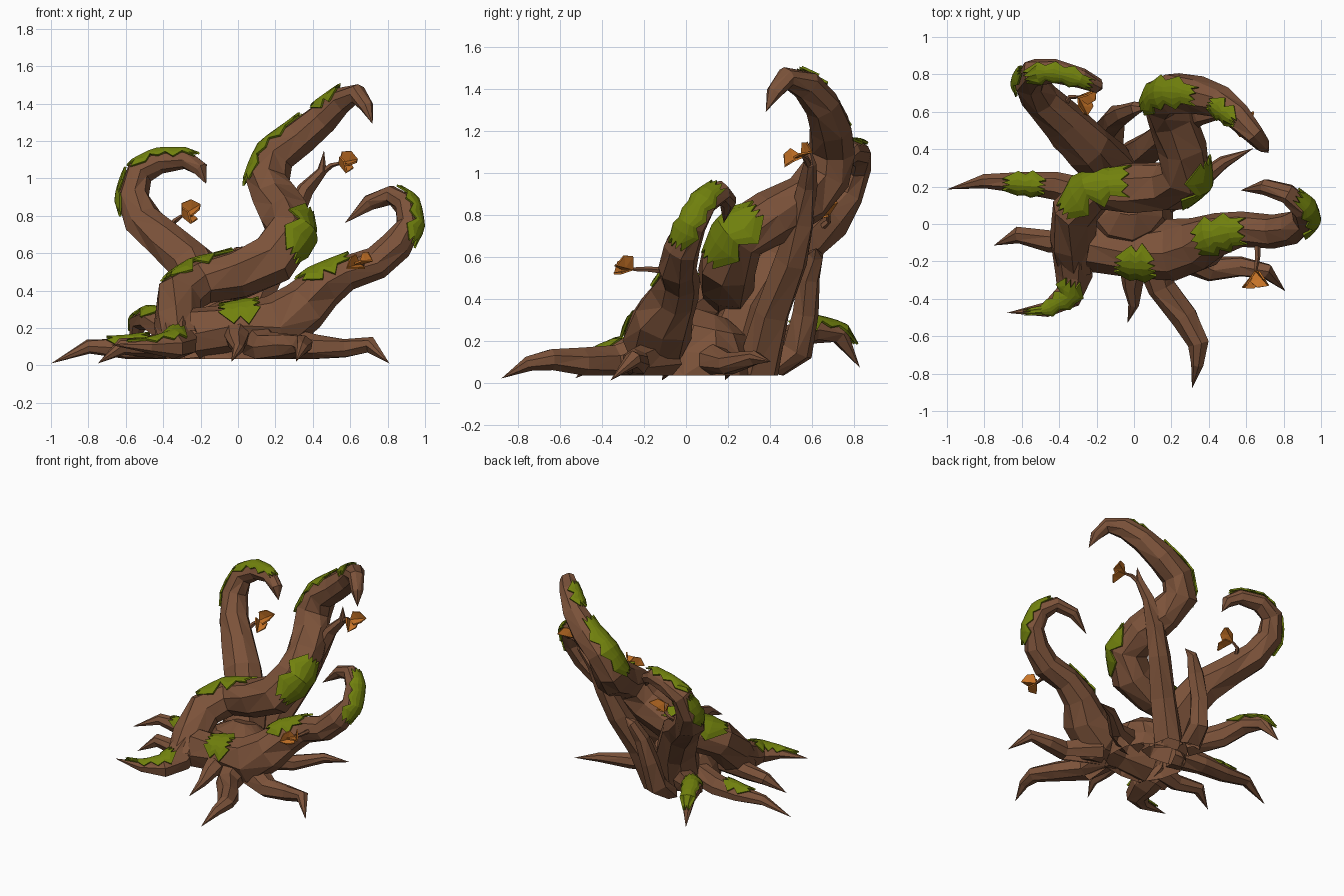
import bpy, bmesh, math, random
from mathutils import Vector

if "Cube" in bpy.data.objects:
    bpy.data.objects.remove(bpy.data.objects["Cube"])

random.seed(7)


def material(name, rgb):
    m = bpy.data.materials.new(name)
    m.diffuse_color = (*rgb, 1)
    m.use_nodes = True
    m.node_tree.nodes["Principled BSDF"].inputs["Base Color"].default_value = m.diffuse_color
    return m


BARK = material("bark_brown", (0.20, 0.085, 0.042))
MOSS = material("moss_green", (0.165, 0.22, 0.004))
LEAF = material("leaf_orange", (0.58, 0.175, 0.02))
FLOOR = 0.035


def finish(bm, name, mat, thick=0.0):
    me = bpy.data.meshes.new(name)
    bm.to_mesh(me)
    bm.free()
    me.materials.append(mat)
    ob = bpy.data.objects.new(name, me)
    bpy.context.collection.objects.link(ob)
    if thick:
        mod = ob.modifiers.new("thickness", 'SOLIDIFY')
        mod.thickness = thick
        mod.offset = 0
    return ob


def tangent(path, i):
    a, b = path[max(i - 1, 0)], path[min(i + 1, len(path) - 1)]
    return (Vector(b[:3]) - Vector(a[:3])).normalized()


def tube(name, path, sides=8, jitter=0.08):
    """Faceted tapering limb along points (x, y, z, radius)."""
    bm = bmesh.new()
    rings, side = [], None
    for i, (x, y, z, r) in enumerate(path):
        c, t = Vector((x, y, z)), tangent(path, i)
        if side is None:
            side = t.orthogonal()
        side = (side - t * side.dot(t)).normalized()
        up = t.cross(side)
        if r == 0:
            rings.append([bm.verts.new(c)])
            continue
        ring = []
        for k in range(sides):
            a = 2 * math.pi * (k + random.uniform(-.15, .15)) / sides
            q = c + (side * math.cos(a) + up * math.sin(a)) * r * (1 + random.uniform(-jitter, jitter))
            q.z = max(q.z, min(FLOOR, z))      # flat underside
            ring.append(bm.verts.new(q))
        rings.append(ring)
    for a, b in zip(rings, rings[1:]):
        for k in range(sides):
            n = (k + 1) % sides
            if len(b) == 1:
                bm.faces.new((a[k], a[n], b[0]))
            elif k % 2:
                bm.faces.new((a[k], a[n], b[n]))
                bm.faces.new((a[k], b[n], b[k]))
            else:
                bm.faces.new((a[k], a[n], b[k]))
                bm.faces.new((a[n], b[n], b[k]))
    if len(rings[-1]) > 1:
        bm.faces.new(rings[-1])
    # Hollow underside beneath the centre
    low = [f for f in bm.faces if all(v.co.z < FLOOR + .01 for v in f.verts)
           and f.calc_center_median().xy.length < .45]
    bmesh.ops.delete(bm, geom=low, context='FACES')
    return finish(bm, name, BARK)


def moss(name, path, t0, t1, direction, width):
    """Ragged shell hugging one side of a limb between two path positions."""
    bm = bmesh.new()
    n = max(4, round((t1 - t0) * 3.4))
    rows, d = [], Vector(direction)
    for j in range(n + 1):
        s = t0 + (t1 - t0) * j / n
        i = min(int(s), len(path) - 2)
        f = s - i
        c = Vector(path[i]).lerp(Vector(path[i + 1]), f)
        t = tangent(path, i).lerp(tangent(path, i + 1), f).normalized()
        u = (d - t * d.dot(t)).normalized()
        v = t.cross(u)
        w = width * (1.1 if j % 2 else 0.65) * random.uniform(.85, 1.1)
        if j in (0, n):
            w *= 0.6
        row = []
        for k in range(-3, 4):
            a = w * k / 3
            rad = c.w * (1.05 - 0.01 * abs(k)) + 0.006
            slip = t * (0.04 * (k % 2) if j == n else -0.04 * (k % 2) if j == 0 else 0)
            row.append(bm.verts.new(c.xyz + slip + (u * math.cos(a) + v * math.sin(a)) * rad))
        rows.append(row)
    for a, b in zip(rows, rows[1:]):
        for k in range(6):
            bm.faces.new((a[k], a[k + 1], b[k + 1], b[k]))
    return finish(bm, name, MOSS, 0.012)


def leaf(name, base, tip, facing, width=0.046):
    """Deeply folded pointed leaf."""
    b, t = Vector(base), Vector(tip)
    ax = t - b
    s = ax.cross(Vector(facing)).normalized() * width
    up = s.cross(ax).normalized() * 0.038
    bm = bmesh.new()
    pts = [b, b + ax * .25 + s + up, b + ax * .7 + s * .8 + up, t,
           b + ax * .7 - s * .8 + up, b + ax * .25 - s + up, b + ax * .5]
    v = [bm.verts.new(p) for p in pts]
    for k in range(6):
        bm.faces.new((v[k], v[(k + 1) % 6], v[6]))
    return finish(bm, name, LEAF, 0.01)


# Central mound
tube("root_mound", [(-.04, .08, FLOOR, .27), (-.04, .08, .15, .25), (-.03, .1, .27, .19), (-.03, .12, .33, .08)], 11)

# Three great curling limbs
tall = [(-.3, -.2, .1, .13), (-.33, -.08, .22, .13), (-.32, .07, .36, .13), (-.2, .19, .44, .13),
        (0, .19, .48, .135), (.18, .2, .57, .14), (.28, .26, .7, .135), (.26, .41, .79, .13),
        (.2, .57, .88, .125), (.16, .67, .99, .12), (.21, .7, 1.12, .11), (.34, .69, 1.22, .1),
        (.46, .65, 1.33, .085), (.56, .57, 1.42, .07), (.64, .48, 1.45, .055), (.69, .42, 1.38, .038),
        (.72, .38, 1.29, 0)]
front = [(-.22, -.11, .17, .14), (0, -.16, .2, .135), (.2, -.15, .21, .165), (.35, -.11, .31, .145),
         (.45, -.05, .42, .115), (.58, -.03, .49, .095), (.74, -.04, .55, .09), (.85, -.02, .64, .086),
         (.915, .03, .75, .073), (.9, .09, .86, .065), (.82, .16, .91, .056), (.7, .2, .87, .043),
         (.57, .18, .76, 0)]
back = [(-.1, .2, .05, .16), (-.13, .3, .33, .14), (-.25, .42, .55, .13), (-.38, .55, .66, .115),
        (-.5, .67, .77, .105), (-.56, .76, .9, .088), (-.53, .81, 1.03, .075), (-.42, .82, 1.09, .064),
        (-.28, .78, 1.1, .055), (-.2, .74, 1.05, .042), (-.17, .72, .97, 0)]
tube("tall_limb", tall)
tube("front_limb", front)
tube("back_limb", back)

# Slim offshoots
tube("rear_offshoot", [(-.02, .34, .04, .11), (.09, .41, .33, .09), (.2, .5, .58, .08), (.28, .55, .77, .065),
                       (.36, .58, .94, .048), (.45, .59, 1.04, .03), (.46, .58, 1.15, 0)], 6)
tube("rear_stub", [(-.14, .42, .04, .08), (-.13, .53, .15, .075), (-.1, .57, .33, .065),
                   (-.05, .59, .5, .055), (.01, .62, .61, .038), (.07, .62, .64, 0)], 6)

# Spreading roots
left_root = [(-.2, .15, .12, .09), (-.42, .21, .1, .075), (-.6, .22, .09, .06), (-.8, .23, .1, .04), (-1, .185, .01, 0)]
arch_root = [(-.2, .3, .12, .085), (-.38, .47, .19, .078), (-.47, .6, .25, .065), (-.53, .73, .23, .05), (-.58, .83, .07, 0)]
moss_root = [(-.33, -.08, .2, .12), (-.32, -.27, .12, .1), (-.35, -.39, .1, .075), (-.47, -.46, .1, .04), (-.68, -.475, .11, 0)]
roots = {
    "left_root": left_root, "arch_root": arch_root, "moss_root": moss_root,
    "small_left_root": [(-.25, -.08, .14, .08), (-.45, -.09, .1, .06), (-.62, -.06, .1, .045), (-.75, -.115, .01, 0)],
    "front_root": [(.1, -.15, .14, .11), (.15, -.34, .09, .085), (.27, -.5, .1, .075), (.345, -.64, .11, .055),
                   (.34, -.75, .09, .035), (.31, -.88, .02, 0)],
    "small_front_root": [(0, -.15, .2, .1), (-.01, -.33, .13, .055), (0, -.43, .09, .03), (-.035, -.53, .02, 0)],
    "right_root": [(.2, -.12, .12, .11), (.42, -.24, .09, .07), (.57, -.23, .09, .055), (.71, -.25, .11, .042), (.81, -.36, .01, 0)],
    "back_right_root": [(.1, .1, .1, .1), (.32, .2, .09, .055), (.48, .33, .12, .035), (.64, .405, .1, 0)],
}
for name, path in roots.items():
    tube(name, path, 7)

# Moss patches
for name, path, t0, t1, d, w in [
        ("tall_low", tall, 2.3, 3.9, (-.1, .35, 1), .95), ("tall_bend", tall, 5.4, 6.6, (1, -.4, .4), 1.0),
        ("tall_mid", tall, 9, 11.2, (-.8, .1, .8), .8), ("tall_high", tall, 12.2, 13, (-.7, -.1, .8), .8),
        ("front_low", front, .8, 1.5, (0, -.6, 1), .85), ("front_mid", front, 3.7, 5.1, (-.2, -.1, 1), 1.1),
        ("front_bend", front, 7.5, 9.5, (1, -.2, .45), 1.1), ("back_side", back, 4.7, 5.7, (-1, .2, .3), .65),
        ("back_top", back, 6.2, 8.2, (-.2, -.15, 1), .9), ("left", left_root, 1.5, 2.3, (0, -.2, 1), 1.35),
        ("arch", arch_root, 1.6, 3.3, (-.1, .3, 1), 1.2), ("corner", moss_root, 1.4, 3.4, (0, 0, 1), .95)]:
    moss(name + "_moss", path, t0, t1, d, w)

# Twigs with a pair of leaves each
for name, start, mid, end, tips in [
        ("back", (-.38, .62, .72), (-.34, .68, .77), (-.3, .68, .8), [(-.25, .58, .76), (-.2, .72, .86)]),
        ("front", (.66, -.08, .53), (.66, -.18, .54), (.65, -.25, .54), [(.58, -.34, .52), (.72, -.33, .56)]),
        ("rear", (.45, .59, 1.03), (.5, .57, 1.07), (.54, .55, 1.08), [(.58, .47, 1.03), (.64, .6, 1.1)])]:
    tube(name + "_twig", [(*start, .018), (*mid, .014), (*end, .009)], 5)
    for k, tip in enumerate(tips):
        leaf(f"{name}_leaf_{k + 1}", end, tip, [(.7, -.3, .6), (.2, -.8, .6)][k])
